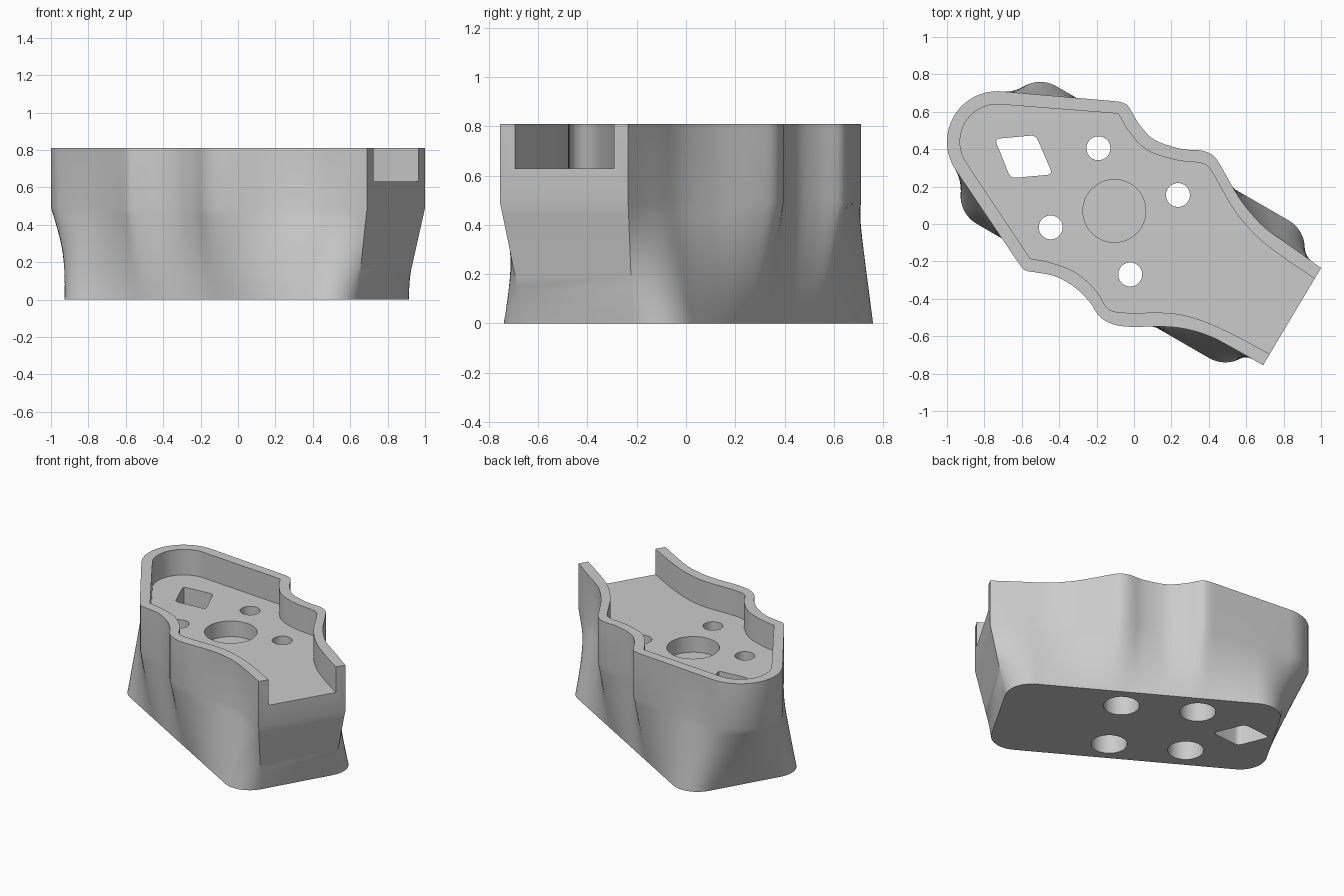
import bpy, bmesh, math
from mathutils import Vector

if "Cube" in bpy.data.objects:
    bpy.data.objects.remove(bpy.data.objects["Cube"])

FLOOR, RIM, CREASE = 0.63, 0.81, 0.49
U, V = Vector((0.866, -0.5)), Vector((0.5, 0.866))   # long and cross axes in plan

grey = bpy.data.materials.new("light_grey")
grey.diffuse_color = (0.6, 0.6, 0.6, 1)
grey.use_nodes = True
grey.node_tree.nodes["Principled BSDF"].inputs["Base Color"].default_value = grey.diffuse_color


def spline(pts, steps=6):
    """Smooth curve through the points."""
    p = [Vector(q) for q in pts]
    p = [2 * p[0] - p[1]] + p + [2 * p[-1] - p[-2]]
    out = []
    for i in range(1, len(p) - 2):
        a, b, c, d = p[i - 1:i + 3]
        for k in range(steps):
            t = k / steps
            out.append(0.5 * (2 * b + (c - a) * t + (2 * a - 5 * b + 4 * c - d) * t * t
                              + (3 * b - a - 3 * c + d) * t ** 3))
    return out + [p[-2]]


def arc(c, r, a0, a1, n=16):
    angles = [math.radians(a0 + (a1 - a0) * i / n) for i in range(n + 1)]
    return [Vector((c[0] + r * math.cos(a), c[1] + r * math.sin(a))) for a in angles]


def resample(path, n):
    """n + 1 points evenly spaced along a path."""
    cum = [0.0]
    for a, b in zip(path, path[1:]):
        cum.append(cum[-1] + (b - a).length)
    out, j = [], 0
    for i in range(n + 1):
        s = cum[-1] * i / n
        while j < len(path) - 2 and cum[j + 1] < s:
            j += 1
        seg = cum[j + 1] - cum[j]
        out.append(path[j].lerp(path[j + 1], min(1, (s - cum[j]) / seg) if seg else 0))
    return out


def loft(name, rings):
    """Closed solid through rings given as (points, z)."""
    bm = bmesh.new()
    rows = [[bm.verts.new((p.x, p.y, z)) for p in pts] for pts, z in rings]
    n = len(rows[0])
    for lo, hi in zip(rows, rows[1:]):
        for i in range(n):
            j = (i + 1) % n
            bm.faces.new((lo[i], lo[j], hi[j], hi[i]))
    bm.faces.new(rows[0][::-1])
    bm.faces.new(rows[-1])
    bmesh.ops.recalc_face_normals(bm, faces=bm.faces)
    me = bpy.data.meshes.new(name)
    bm.to_mesh(me)
    bm.free()
    me.materials.append(grey)
    ob = bpy.data.objects.new(name, me)
    bpy.context.collection.objects.link(ob)
    return ob


def prism(name, pts, z0, z1):
    return loft(name, [(pts, z0), (pts, z1)])


def disc(c, r):
    return arc(c, r, 0, 352.5, 47)


# Upper outline: wavy sides joined by a round nose
nose = (-0.73, 0.44)
back_side = spline([(1, -.235), (.84, -.12), (.70, -.02), (.595, .095), (.535, .185),
                    (.47, .30), (.425, .365), (.36, .393), (.25, .402), (.11, .45),
                    (.03, .53), (-.015, .605), (-.04, .64), (-.085, .655)])
front_side = spline([(.69, -.755), (.54, -.67), (.405, -.60), (.27, -.56), (.14, -.548),
                     (-.01, -.55), (-.10, -.54), (-.165, -.51), (-.2, -.475),
                     (-.235, -.42), (-.315, -.34), (-.42, -.28), (-.53, -.258),
                     (-.58, -.25), (-.61, -.22)])
top_back = back_side + arc(nose, 0.27, 85, 150)
top_front = front_side + arc(nose, 0.27, 214.5, 150)

# Base outline: rounded rectangle turned in plan, in two halves
A, B, R = 0.718, 0.253, 0.172
half = arc((A, B), R, 0, 90) + arc((-A, B), R, 90, 180) + [Vector((-A - R, 0))]
mid = Vector((-0.007, 0.01))
base_back = [mid + U * p.x + V * p.y for p in half]
base_front = [mid + U * p.x - V * p.y for p in half]


def ring(back, front, n=100):
    return resample(back, n) + resample(front, n)[::-1][1:]


base, top = ring(base_back, base_front), ring(top_back, top_front)
rows = 10
rings = [([b.lerp(t, k / rows) for b, t in zip(base, top)], CREASE * k / rows)
         for k in range(rows + 1)]
body = loft("body", rings + [(top, RIM)])

# Tray recess, open at the flat end
in_back = spline([(.962, -.29), (.80, -.18), (.66, -.07), (.545, .06), (.47, .185),
                  (.42, .275), (.385, .315), (.33, .33), (.22, .343), (.07, .395),
                  (-.02, .485), (-.085, .59)])
in_front = spline([(.725, -.695), (.52, -.585), (.36, -.515), (.2, -.477), (-.03, -.475),
                   (-.115, -.465), (-.155, -.435), (-.2, -.36), (-.31, -.26),
                   (-.45, -.205), (-.555, -.185)])
tray = ([in_back[0] + U * 0.2] + in_back + arc(nose, 0.2, 85, 214.5, 32)
        + in_front[::-1] + [in_front[0] + U * 0.2])
cutters = [prism("tray_cutter", tray, FLOOR, 1.0)]

# Shallow round pocket in the tray floor
cutters.append(prism("pocket_cutter", disc((-.105, .07), 0.168), FLOOR - 0.11, 0.9))

# Screw holes, wider from below
for c in ((-.19, .405), (.235, .155), (-.445, -.018), (-.02, -.27)):
    cutters.append(prism("screw_cutter", disc(c, 0.064), -0.1, 0.9))
    cutters.append(prism("screw_head_cutter", disc(c, 0.115), -0.1, 0.45))

# Slanted four-sided slot with softened corners
corners = [Vector(p) for p in ((-.745, .455), (-.66, .245), (-.435, .265), (-.525, .475))]
slot = []
for i, c in enumerate(corners):
    a = c + (corners[i - 1] - c).normalized() * 0.03
    b = c + (corners[(i + 1) % 4] - c).normalized() * 0.03
    slot += [a.lerp(c, t).lerp(c.lerp(b, t), t) for t in (0, .25, .5, .75, 1)]
cutters.append(prism("slot_cutter", slot, -0.1, 0.9))

bpy.context.view_layer.objects.active = body
body.select_set(True)
for cut in cutters:
    mod = body.modifiers.new("cut", 'BOOLEAN')
    mod.operation, mod.solver, mod.object = 'DIFFERENCE', 'EXACT', cut
    bpy.ops.object.modifier_apply(modifier=mod.name)
    bpy.data.objects.remove(cut, do_unlink=True)
bpy.ops.object.shade_smooth_by_angle(angle=math.radians(30))
